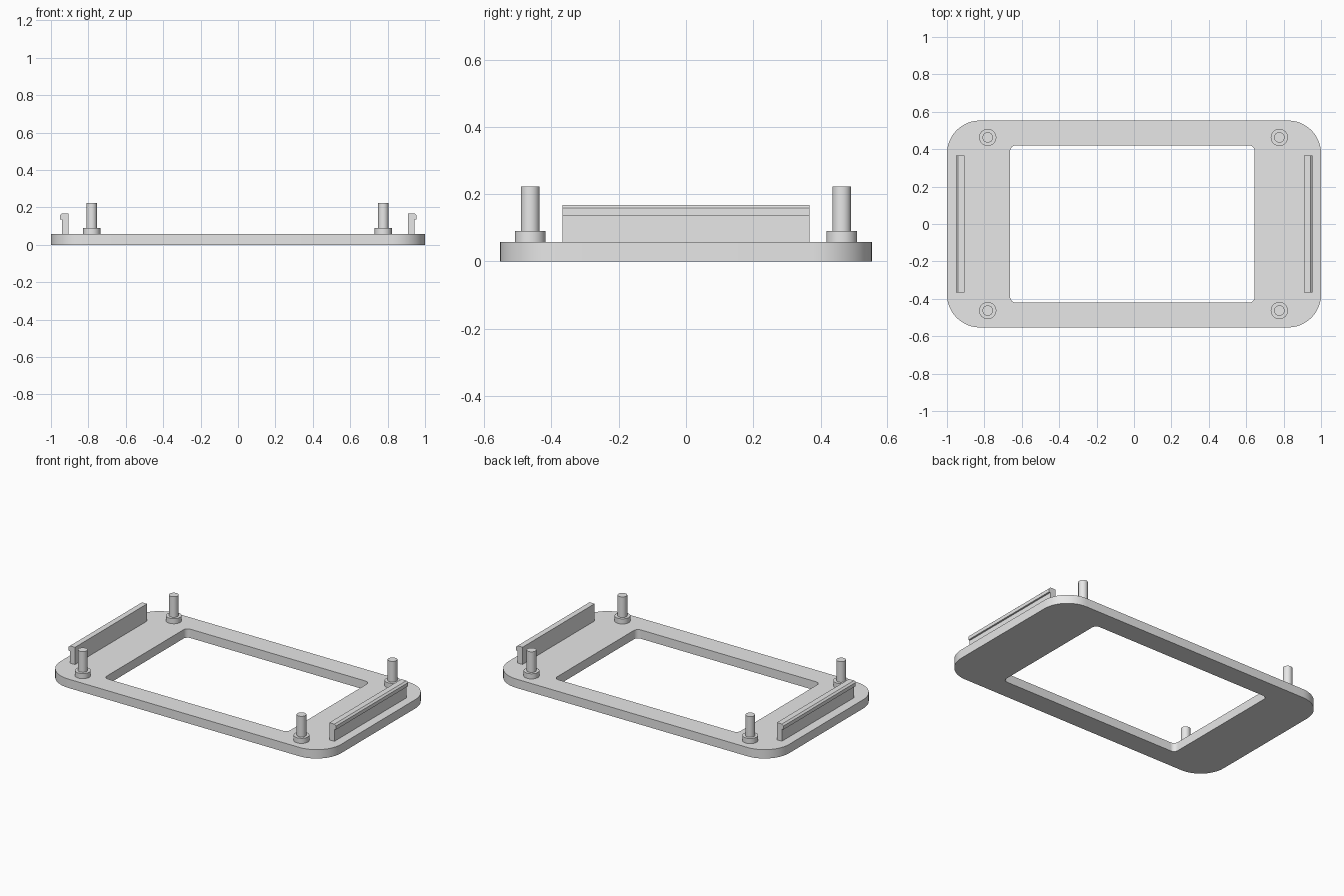
import bpy, bmesh, math
from mathutils import Vector

if "Cube" in bpy.data.objects:
    bpy.data.objects.remove(bpy.data.objects["Cube"], do_unlink=True)

grey = bpy.data.materials.new("light_grey_plastic")
colour = (0.8, 0.8, 0.8, 1)
grey.use_nodes = True
grey.diffuse_color = colour
for node in grey.node_tree.nodes:
    if node.type == 'BSDF_PRINCIPLED':
        node.inputs["Base Color"].default_value = colour


def finish(name, bm):
    bmesh.ops.recalc_face_normals(bm, faces=bm.faces)
    mesh = bpy.data.meshes.new(name)
    bm.to_mesh(mesh)
    bm.free()
    mesh.materials.append(grey)
    obj = bpy.data.objects.new(name, mesh)
    bpy.context.collection.objects.link(obj)
    bpy.ops.object.select_all(action='DESELECT')
    obj.select_set(True)
    bpy.context.view_layer.objects.active = obj
    bpy.ops.object.shade_smooth_by_angle(angle=math.radians(30))
    return obj


def rounded_loop(bm, x0, x1, y, r, z, steps=12):
    """Ring of vertices around a rounded rectangle."""
    corners = [(x1 - r, y - r), (x0 + r, y - r), (x0 + r, r - y), (x1 - r, r - y)]
    ring = []
    for i, (cx, cy) in enumerate(corners):
        for k in range(steps + 1):
            a = math.pi / 2 * (i + k / steps)
            ring.append(bm.verts.new((cx + r * math.cos(a), cy + r * math.sin(a), z)))
    return ring


def bridge(bm, a, b):
    n = len(a)
    for i in range(n):
        j = (i + 1) % n
        bm.faces.new((a[i], a[j], b[j], b[i]))


# Bezel plate with its rounded window
TOP = 0.057
bm = bmesh.new()
rings = [rounded_loop(bm, *size, z) for size, z in (
    ((-1, 1, 0.553, 0.176), 0), ((-1, 1, 0.553, 0.176), TOP),
    ((-0.662, 0.645, 0.42, 0.03), TOP), ((-0.662, 0.645, 0.42, 0.03), 0))]
for i in range(4):
    bridge(bm, rings[i], rings[(i + 1) % 4])
finish("bezel_plate", bm)


# Stepped mounting pegs, one near each corner
def peg(name, x, y):
    bm = bmesh.new()
    outline = [(0.046, TOP - 0.005), (0.046, 0.09), (0.028, 0.09), (0.028, 0.223)]
    rings = []
    for r, z in outline:
        rings.append([bm.verts.new((x + r * math.cos(a), y + r * math.sin(a), z))
                      for a in (math.tau * k / 32 for k in range(32))])
    for a, b in zip(rings, rings[1:]):
        bridge(bm, a, b)
    bm.faces.new(rings[0])
    bm.faces.new(rings[-1])
    finish(name, bm)


for x, side in ((-0.782, "right"), (0.777, "left")):
    for y, end in ((-0.463, "front"), (0.463, "back")):
        peg(f"{end}_{side}_peg", x, y)


# Snap rails with an outward lip along the top
def rail(name, inner, sign):
    profile = [(0, TOP - 0.005), (0.036, TOP - 0.005), (0.036, 0.135),
               (0.047, 0.135), (0.047, 0.158), (0.036, 0.168), (0, 0.168)]
    bm = bmesh.new()
    face = bm.faces.new([bm.verts.new((inner + sign * d, -0.367, z)) for d, z in profile])
    ext = bmesh.ops.extrude_face_region(bm, geom=[face])
    verts = [v for v in ext["geom"] if isinstance(v, bmesh.types.BMVert)]
    bmesh.ops.translate(bm, verts=verts, vec=Vector((0, 0.734, 0)))
    # Close the starting end if the extrusion removed it
    if not face.is_valid:
        bmesh.ops.holes_fill(bm, edges=bm.edges)
    finish(name, bm)


rail("right_snap_rail", -0.905, -1)
rail("left_snap_rail", 0.908, 1)
